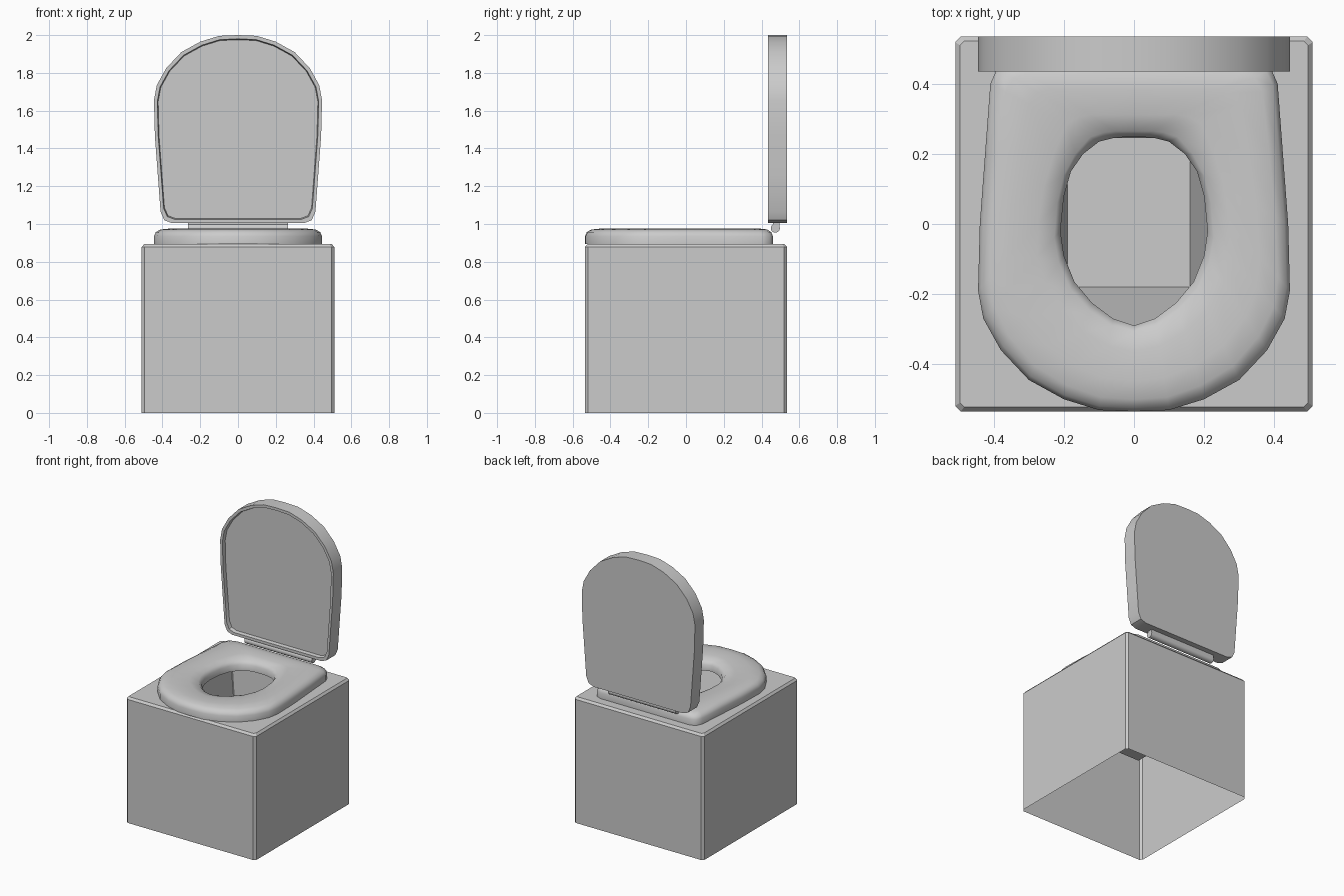
import bpy, math

if "Cube" in bpy.data.objects:
    bpy.data.objects.remove(bpy.data.objects["Cube"])


def loft(name, rings, cap_start=False, cap_end=False, angle=35):
    """Skin a list of closed rings with quads, optionally capping the ends."""
    n = len(rings[0])
    verts = [v for ring in rings for v in ring]
    faces = [(r * n + i, r * n + (i + 1) % n, (r + 1) * n + (i + 1) % n, (r + 1) * n + i)
             for r in range(len(rings) - 1) for i in range(n)]
    if cap_start:
        faces.append(tuple(reversed(range(n))))
    if cap_end:
        faces.append(tuple(range(len(verts) - n, len(verts))))
    mesh = bpy.data.meshes.new(name)
    mesh.from_pydata(verts, [], faces)
    ob = bpy.data.objects.new(name, mesh)
    bpy.context.collection.objects.link(ob)
    bpy.ops.object.select_all(action='DESELECT')
    ob.select_set(True)
    bpy.context.view_layer.objects.active = ob
    bpy.ops.object.shade_smooth_by_angle(angle=math.radians(angle))
    return ob


def mirrored(half):
    """Close a right-hand half outline that starts and ends on x = 0."""
    return half + [(-x, y) for x, y in reversed(half[1:-1])]


def rect(x0, x1, y0, y1, z, c):
    """Rectangle with chamfered corners, counter-clockwise."""
    return [(x0 + c, y0, z), (x1 - c, y0, z), (x1, y0 + c, z), (x1, y1 - c, z),
            (x1 - c, y1, z), (x0 + c, y1, z), (x0, y1 - c, z), (x0, y0 + c, z)]


# Open-bottomed cabinet whose top opening runs down into a tapered bucket
loft("cabinet", [
    rect(-.51, .51, -.535, .535, 0, .016),
    rect(-.51, .51, -.535, .535, .878, .016),
    rect(-.497, .497, -.522, .522, .893, .012),
    rect(-.24, .24, -.31, .27, .893, .005),
    rect(-.19, .16, -.18, .245, .48, .002)], cap_end=True, angle=20)

# Outlines shared by seat and lid
outer = mirrored([(0, -.535), (.1, -.531), (.2, -.5), (.3, -.445), (.38, -.36),
                  (.43, -.27), (.445, -.19), (.44, 0), (.425, .2), (.41, .4),
                  (.39, .445), (.35, .46), (0, .46)])
hole = mirrored([(0, -.29), (.06, -.27), (.12, -.225), (.17, -.165), (.2, -.09),
                 (.21, -.02), (.2, .08), (.18, .15), (.145, .2), (.1, .235),
                 (.06, .245), (.03, .248), (0, .248)])

# Seat: padded ring blended from outer outline to the hole
section = [(0, .893), (0, .935), (.04, .957), (.14, .971), (.35, .976),
           (.7, .972), (.92, .958), (1, .935), (1, .893)]
loft("seat", [[(a[0] + (b[0] - a[0]) * t, a[1] + (b[1] - a[1]) * t, z)
               for a, b in zip(outer, hole)] for t, z in section], angle=60)


# Raised lid: same outline stood upright, with a shallow recess in front
def lid_ring(y, s):
    return [(x * s, y, 1.5025 + (-.0375 - v) * s) for x, v in outer]


loft("lid", [lid_ring(.535, 1), lid_ring(.435, 1), lid_ring(.435, .96),
             lid_ring(.46, .95)], cap_start=True, cap_end=True)

# Hinge rod and the leaf joining it to the lid
bpy.ops.mesh.primitive_cylinder_add(vertices=16, radius=.024, depth=.53,
                                    location=(0, .473, .978),
                                    rotation=(0, math.pi / 2, 0))
bpy.context.object.name = "hinge_rod"
bpy.ops.object.shade_smooth_by_angle(angle=math.radians(35))
bpy.ops.mesh.primitive_cube_add(size=1, location=(0, .478, .995))
bpy.context.object.name = "hinge_leaf"
bpy.context.object.scale = (.53, .035, .03)
